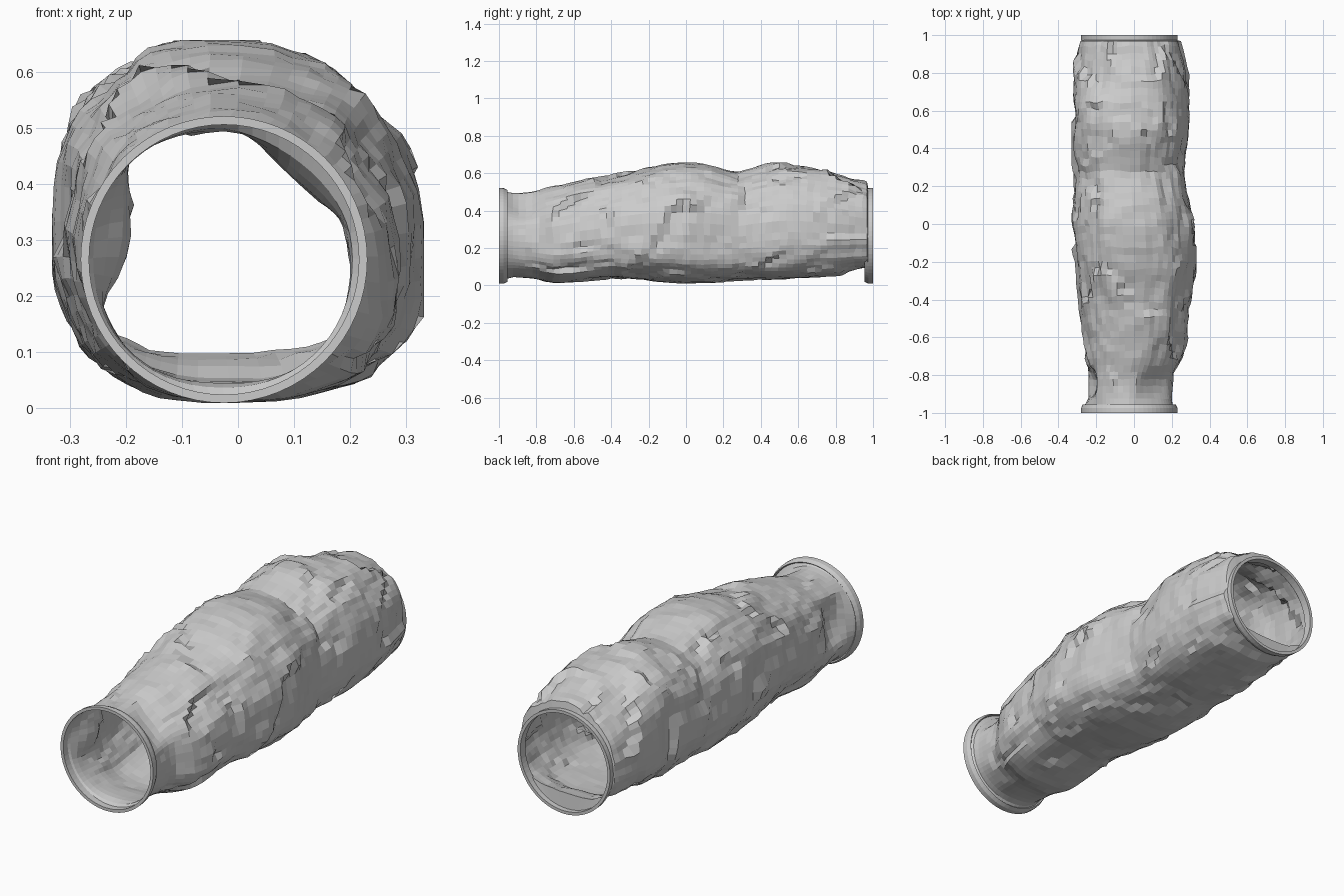
import bpy, bmesh, math
from mathutils import Vector, noise

if "Cube" in bpy.data.objects:
    bpy.data.objects.remove(bpy.data.objects["Cube"])

CX, CZ = -0.025, 0.265   # axis of the end rings
N = 60                   # sides around the rock tube

# Section keys along the tunnel: y, left, right, top, bottom, squareness
KEYS = [
    (-0.96, -0.26, 0.205, 0.50, 0.035, 2.1),
    (-0.92, -0.25, 0.20, 0.495, 0.045, 2.4),
    (-0.80, -0.25, 0.205, 0.505, 0.035, 2.6),
    (-0.70, -0.265, 0.26, 0.53, 0.012, 2.7),
    (-0.55, -0.275, 0.28, 0.56, 0.025, 2.8),
    (-0.40, -0.29, 0.29, 0.585, 0.038, 2.8),
    (-0.20, -0.31, 0.33, 0.635, 0.028, 2.8),
    (0.00, -0.325, 0.325, 0.657, 0.01, 2.8),
    (0.13, -0.32, 0.30, 0.645, 0.015, 2.8),
    (0.28, -0.305, 0.265, 0.605, 0.03, 2.8),
    (0.38, -0.32, 0.275, 0.63, 0.035, 2.8),
    (0.52, -0.33, 0.295, 0.655, 0.038, 2.8),
    (0.65, -0.325, 0.295, 0.64, 0.045, 2.8),
    (0.80, -0.315, 0.285, 0.605, 0.055, 2.7),
    (0.94, -0.300, 0.255, 0.565, 0.072, 2.6),
]


def section(y):
    for a, b in zip(KEYS, KEYS[1:]):
        if y <= b[0]:
            t = max(0, (y - a[0]) / (b[0] - a[0]))
            return [p + (q - p) * t for p, q in zip(a, b)][1:]
    return KEYS[-1][1:]


def bump(v, centre, width):
    return max(0, 1 - ((v - centre) / width) ** 2)


def rock_point(y, ang):
    l, r, t, b, e = section(y)
    c, s = math.cos(ang), math.sin(ang)
    mx, mz = (l + r) / 2, (t + b) / 2
    dx = math.copysign(abs(c) ** (2 / e), c)
    dz = math.copysign(abs(s) ** (2 / e), s)
    fade = min(1, (y + 0.96) / 0.3)
    back = min(1, max(0, (y - 0.65) / 0.25))
    # broad lumps, fine chips and broken diagonal ledges
    q = Vector((c * 0.9, y * 2.2, s * 0.9))
    lump = noise.noise(q * 1.8 + Vector((3, 1, 7))) * 0.016
    chip = noise.noise(q * 6.5) * 0.010
    u = (y * 1.7 + 0.5 * s + 0.5 * c + 1.3 * noise.noise(q * 1.3)) % 1.0
    strength = max(0, 0.5 + noise.noise(q * 2.1 + Vector((5, 5, 1)))) * 0.04
    d = (lump + chip + (u - 0.6) * strength) * fade
    if s < -0.7:                              # calmer underside
        d *= 0.5
    x = mx + (r - l) / 2 * dx + c * d
    z = mz + (t - b) / 2 * dz + s * d
    up = max(0, s)
    if c > 0:                                 # right wall slants inward going up
        x -= (0.06 * c * up + 0.03 * c * min(0, s)) * fade
        z -= 0.045 * c * up * (1 - back)
    else:                                     # upper left corner is rounder
        x -= (0.035 + 0.03 * back) * c * up * fade
        z += 0.05 * c * up * back
    # dents in the left wall and right shoulder behind the front ring
    x += 0.06 * bump(y, -0.84, 0.10) * bump(z, 0.31, 0.12) * (c < 0)
    dent = 0.035 * bump(y, -0.86, 0.09) * bump(ang, 0.85, 0.6)
    x, z = x - dent * 0.4, z - dent
    # raised lip of floor just inside the back ring
    z += 0.025 * bump(y, 0.92, 0.09) * (s < -0.6) * bump(x, 0, 0.24)
    yy = y + 0.014 * noise.noise(q * 5 + Vector((9, 4, 2))) * fade
    return (min(max(x, -0.332), 0.332), yy, min(max(z, 0.0), 0.657))


def make_object(name, rows, closed=False):
    bm = bmesh.new()
    loops = [[bm.verts.new(p) for p in row] for row in rows]
    pairs = list(zip(loops, loops[1:]))
    if closed:
        pairs.append((loops[-1], loops[0]))
    for a, b in pairs:
        n = len(a)
        for i in range(n):
            bm.faces.new((a[i], a[(i + 1) % n], b[(i + 1) % n], b[i]))
    bmesh.ops.recalc_face_normals(bm, faces=bm.faces)
    me = bpy.data.meshes.new(name)
    bm.to_mesh(me)
    bm.free()
    ob = bpy.data.objects.new(name, me)
    bpy.context.collection.objects.link(ob)
    return ob


def circle(radius, y, n):
    return [(CX + radius * math.cos(2 * math.pi * i / n), y,
             CZ + radius * math.sin(2 * math.pi * i / n)) for i in range(n)]


# Rocky tunnel wall, turned in to meet each ring
ys = [-0.955, -0.925] + [-0.895 + i * 1.835 / 50 for i in range(51)]
rows = [circle(0.244, -0.97, N)]
rows += [[rock_point(y, 2 * math.pi * i / N) for i in range(N)] for y in ys]
rows.append([(x + (CX - x) * 0.03, 0.968, z + (CZ - z) * 0.03)
             for x, y, z in rows[-1]])
rows.append(circle(0.25, 0.975, N))
make_object("rock_tunnel", rows)

# Round end rings
PROFILE = [(0.241, 1.0), (0.256, 1.0), (0.255, 0.975), (0.246, 0.955),
           (0.241, 0.96)]
for name, side in (("front_ring", -1), ("back_ring", 1)):
    make_object(name, [circle(r, side * y, 64) for r, y in PROFILE], closed=True)
